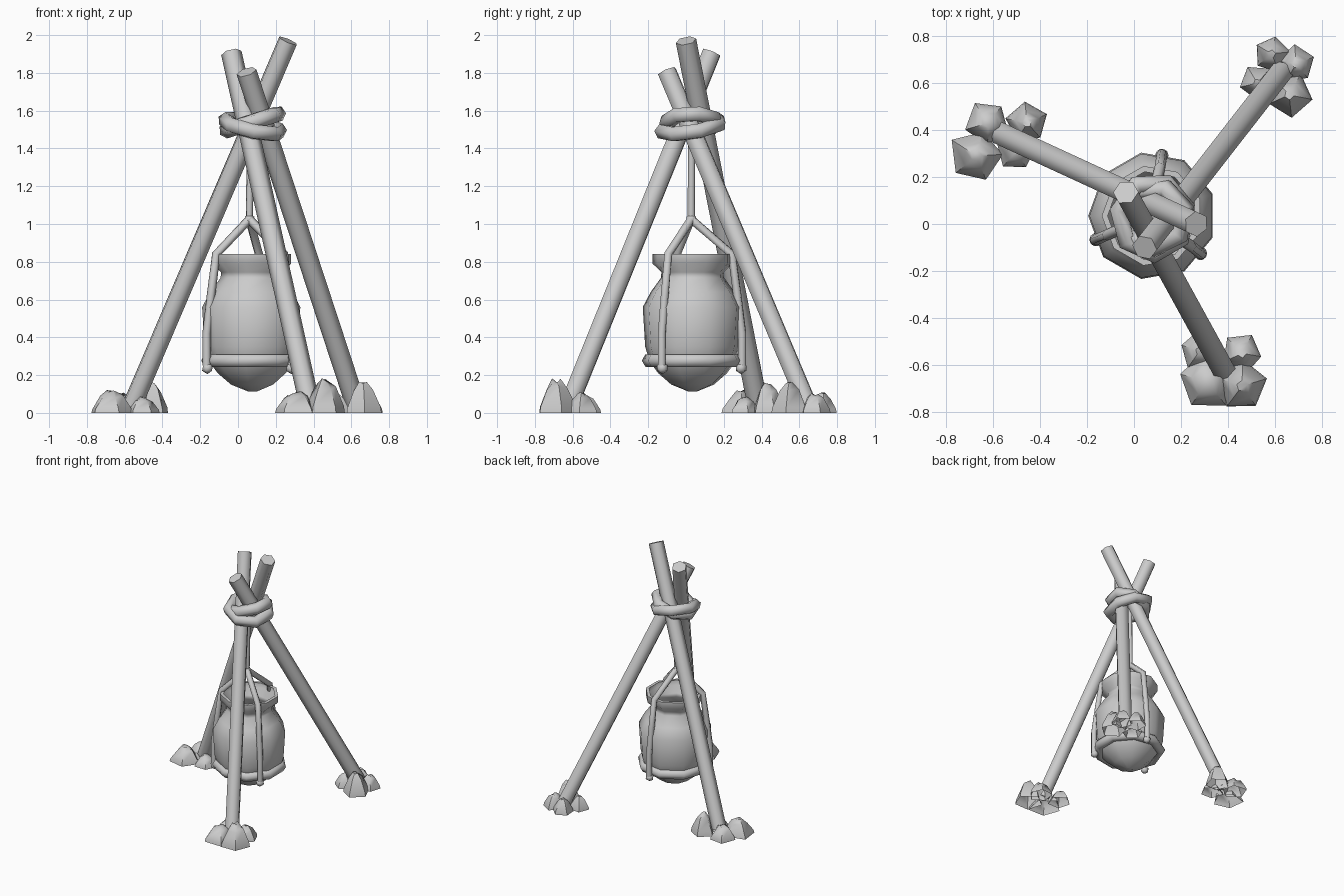
import bpy, bmesh, math, random
from mathutils import Vector

if "Cube" in bpy.data.objects:
    bpy.data.objects.remove(bpy.data.objects["Cube"])

random.seed(4)
GREY = bpy.data.materials.new("plain grey")
GREY.diffuse_color = (0.6, 0.6, 0.6, 1)
GREY.use_nodes = True
GREY.node_tree.nodes["Principled BSDF"].inputs["Base Color"].default_value = GREY.diffuse_color
CX, CY = 0.078, 0.035          # hanging axis of the pot


def finish(obj, angle):
    obj.data.materials.clear()
    obj.data.materials.append(GREY)
    bpy.ops.object.select_all(action='DESELECT')
    obj.select_set(True)
    bpy.context.view_layer.objects.active = obj
    bpy.ops.object.shade_smooth_by_angle(angle=math.radians(angle))


def pole(name, a, b, r):
    a, b = Vector(a), Vector(b)
    d = b - a
    bpy.ops.mesh.primitive_cylinder_add(vertices=6, radius=r, depth=d.length, location=(a + b) / 2)
    obj = bpy.context.object
    obj.name = name
    obj.rotation_euler = d.to_track_quat('Z', 'Y').to_euler()
    finish(obj, 65)


def rope(name, pts, r, closed=False):
    cu = bpy.data.curves.new(name, 'CURVE')
    cu.dimensions = '3D'
    cu.bevel_depth = r
    cu.bevel_resolution = 1
    cu.use_fill_caps = not closed
    sp = cu.splines.new('POLY')
    sp.points.add(len(pts) - 1)
    for p, co in zip(sp.points, pts):
        p.co = (*co, 1)
    sp.use_cyclic_u = closed
    obj = bpy.data.objects.new(name, cu)
    bpy.context.collection.objects.link(obj)
    bpy.ops.object.select_all(action='DESELECT')
    obj.select_set(True)
    bpy.context.view_layer.objects.active = obj
    bpy.ops.object.convert(target='MESH')
    finish(bpy.context.object, 65)


def lathe(name, profile, n, centre, jitter, angle, turn, cap_bottom, cap_top):
    # stacked rings of (radius, height)
    bm = bmesh.new()
    wob = [1 + random.uniform(-jitter, jitter) for _ in range(n)]
    rings = []
    for k, (r, z) in enumerate(profile):
        rings.append([bm.verts.new((centre[0] + r * wob[i] * math.cos(turn + math.tau * i / n),
                                    centre[1] + r * wob[i] * math.sin(turn + math.tau * i / n),
                                    z * (1 + random.uniform(-jitter, jitter)))) for i in range(n)])
    for lo, hi in zip(rings, rings[1:]):
        for i in range(n):
            j = (i + 1) % n
            bm.faces.new((lo[i], lo[j], hi[j], hi[i]))
    if cap_bottom:
        bm.faces.new(rings[0][::-1])
    if cap_top:
        bm.faces.new(rings[-1])
    mesh = bpy.data.meshes.new(name)
    bm.to_mesh(mesh)
    bm.free()
    obj = bpy.data.objects.new(name, mesh)
    bpy.context.collection.objects.link(obj)
    finish(obj, angle)


# Three leaning poles
pole("pole_left", (-0.56, 0.38, 0.04), (0.265, 0.0, 1.97), 0.055)
pole("pole_front", (0.38, -0.62, 0.04), (-0.035, 0.135, 1.905), 0.055)
pole("pole_right", (0.625, 0.645, 0.04), (0.045, -0.1, 1.805), 0.055)

# Two crossing lashings around the poles
for name, z, tilt, lean, rx, ry in (("lashing_low", 1.515, -0.03, 0.025, 0.145, 0.155),
                                    ("lashing_high", 1.54, 0.045, 0.0, 0.14, 0.13)):
    rope(name, [(CX + rx * math.cos(a), 0.03 + ry * math.sin(a),
                 z + tilt * math.cos(a) + lean * math.sin(a))
                for a in (math.tau * (i + 0.3) / 7 for i in range(7))], 0.043, True)

# Open pot with a narrow neck
lathe("pot", [(0.02, 0.112), (0.115, 0.15), (0.185, 0.21), (0.23, 0.27), (0.255, 0.35), (0.268, 0.56),
              (0.225, 0.64), (0.17, 0.715), (0.168, 0.745), (0.215, 0.79), (0.215, 0.84),
              (0.19, 0.84)], 9, (CX, CY), 0.0, 60, 0.35, True, False)

# Hanging rope, knot, three slings and hoop under the pot
KNOT = (0.06, 0.028, 1.025)
rope("hanging_rope", [(0.068, 0.03, 1.53), KNOT], 0.02)
knobs = [("knot", KNOT, 0.03)]
for i, deg in enumerate((203, 81, 322)):
    c, s = math.cos(math.radians(deg)), math.sin(math.radians(deg))
    path = [(CX + r * c, CY + r * s, z)
            for r, z in ((0.21, 0.84), (0.24, 0.62), (0.265, 0.42), (0.265, 0.25))]
    rope(f"sling_{i}", [KNOT] + path, 0.023)
    knobs.append((f"sling_knot_{i}", (CX + 0.26 * c, CY + 0.26 * s, 0.237), 0.032))
for name, loc, r in knobs:
    bpy.ops.mesh.primitive_ico_sphere_add(subdivisions=1, radius=r, location=loc)
    bpy.context.object.name = name
    finish(bpy.context.object, 60)
rope("hoop", [(CX + 0.235 * math.cos(a), CY + 0.235 * math.sin(a), 0.277)
              for a in (0.35 + math.tau * i / 9 for i in range(9))], 0.038, True)

# Stones round each foot, open underneath: x, y, radius, height
stones = [(-0.67, 0.29, 0.115, 0.11), (-0.62, 0.43, 0.095, 0.1), (-0.455, 0.43, 0.09, 0.15), (-0.5, 0.31, 0.085, 0.08),
          (0.31, -0.67, 0.125, 0.11), (0.46, -0.69, 0.105, 0.17), (0.46, -0.55, 0.09, 0.1), (0.28, -0.54, 0.085, 0.09),
          (0.585, 0.725, 0.08, 0.1), (0.69, 0.68, 0.085, 0.1), (0.66, 0.55, 0.095, 0.15), (0.525, 0.6, 0.075, 0.09)]
for i, (x, y, r, h) in enumerate(stones):
    lathe(f"stone_{i}", [(r, 0.0), (r * 0.95, h * 0.2), (r * 0.55, h * 0.78), (r * 0.22, h)],
          5, (x, y), 0.1, 50, random.random() * 6.28, False, True)
